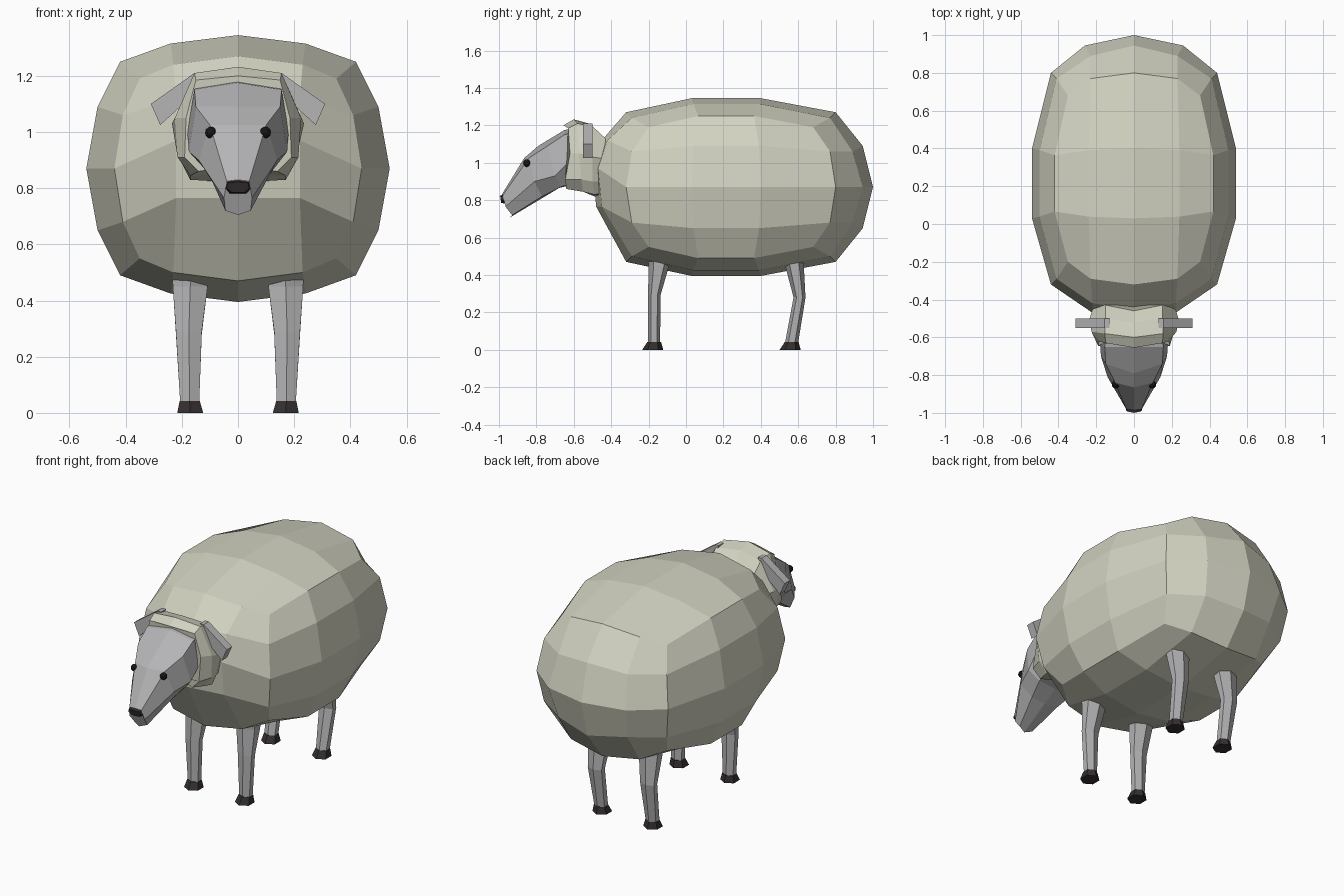
import bpy, bmesh, math

if "Cube" in bpy.data.objects:
    bpy.data.objects.remove(bpy.data.objects["Cube"])


def material(name, rgb):
    m = bpy.data.materials.new(name)
    m.diffuse_color = (*rgb, 1)
    m.use_nodes = True
    m.node_tree.nodes["Principled BSDF"].inputs["Base Color"].default_value = m.diffuse_color
    return m


WOOL = material("cream wool", (0.65, 0.65, 0.54))
SKIN = material("grey skin", (0.46, 0.46, 0.47))
HOOF = material("dark hoof", (0.035, 0.028, 0.028))
EYE = material("black eye", (0.008, 0.008, 0.008))


def finish(bm, name, mat):
    bmesh.ops.recalc_face_normals(bm, faces=bm.faces[:])
    me = bpy.data.meshes.new(name)
    bm.to_mesh(me)
    bm.free()
    me.materials.append(mat)
    ob = bpy.data.objects.new(name, me)
    bpy.context.collection.objects.link(ob)
    return ob


def loft(name, rings, mat):
    """Skin a list of equal-length closed rings and cap both ends."""
    bm = bmesh.new()
    vs = [[bm.verts.new(p) for p in r] for r in rings]
    n = len(vs[0])
    for a, b in zip(vs, vs[1:]):
        for i in range(n):
            j = (i + 1) % n
            bm.faces.new((a[i], a[j], b[j], b[i]))
    bm.faces.new(vs[0])
    bm.faces.new(vs[-1])
    return finish(bm, name, mat)


def mirrored(half):
    """Close a half ring that starts and ends on x = 0."""
    return half + [(-x, y, z) for x, y, z in reversed(half[1:-1])]


# Fleece body: rounded box, 4 x 4 across and 3 bands long
MID_Z = 0.87
WIDE = [(0, .475), (.24, .445), (.42, .38), (.50, .22), (.54, 0)]
RIM = [(0, .40), (.23, .37), (.35, .32), (.41, .19), (.44, 0)]
BULGE = [0, .03, .12, .03, 0]


def border(i, j, profile):
    k = abs(i) if abs(j) == 2 else 4 - abs(j)
    x, z = profile[k]
    return math.copysign(x, i), MID_Z + math.copysign(z, j), k


def build_body():
    bm = bmesh.new()
    cells = [(i, j) for i in range(-2, 3) for j in range(-2, 3)]
    loop = ([(i, 2) for i in range(-2, 2)] + [(2, j) for j in range(2, -2, -1)]
            + [(i, -2) for i in range(2, -2, -1)] + [(-2, j) for j in range(-2, 2)])
    caps = []
    for end in ("front", "rear"):
        cap = {}
        for i, j in cells:
            if max(abs(i), abs(j)) == 2:
                x, z, k = border(i, j, RIM)
                y = -.32 + BULGE[k] if end == "front" else .80 - BULGE[k]
            elif end == "front":
                x = .22 * i
                z = (.765, .97, 1.12)[j + 1]
                y = (-.48, -.50, -.45)[j + 1] + .03 * abs(i)
            else:
                x = (.26 if j == 0 else .23) * i
                z = MID_Z + (.22 if i == 0 else .19) * j
                y = 1.0 - .055 * (abs(i) + abs(j))
            cap[i, j] = bm.verts.new((x, y, z))
        for i in range(-2, 2):
            for j in range(-2, 2):
                bm.faces.new((cap[i, j], cap[i + 1, j], cap[i + 1, j + 1], cap[i, j + 1]))
        caps.append([cap[c] for c in loop])
    bands = [caps[0]]
    for y, s in ((.03, 1), (.40, -1)):
        ring = []
        for i, j in loop:
            x, z, k = border(i, j, WIDE)
            ring.append(bm.verts.new((x, y + s * BULGE[k] * .3, z)))
        bands.append(ring)
    bands.append(caps[1])
    for a, b in zip(bands, bands[1:]):
        for i in range(16):
            j = (i + 1) % 16
            bm.faces.new((a[i], a[j], b[j], b[i]))
    finish(bm, "fleece_body", WOOL)


build_body()

# Head: sections from the neck to the muzzle
head = [
    [(0, -.55, 1.19), (.15, -.55, 1.17), (.175, -.55, 1.0), (.11, -.55, .88), (0, -.55, .87)],
    [(0, -.65, 1.175), (.155, -.65, 1.15), (.18, -.63, 1.0), (.12, -.61, .89), (0, -.62, .88)],
    [(0, -.79, 1.09), (.15, -.74, 1.09), (.175, -.70, .93), (.12, -.67, .87), (0, -.68, .865)],
    [(0, -.865, 1.025), (.10, -.84, 1.025), (.14, -.81, .90), (.09, -.77, .82), (0, -.77, .81)],
    [(0, -.985, .83), (.04, -.98, .825), (.05, -.965, .765), (.045, -.93, .72), (0, -.945, .705)],
]
loft("head", [mirrored(r) for r in head], SKIN)

# Nose pad
nose = [
    [(0, -1.0, .822), (.035, -.993, .82), (.04, -.99, .80), (.022, -.985, .785), (0, -.988, .785)],
    [(0, -.96, .835), (.045, -.96, .825), (.05, -.955, .80), (.03, -.955, .78), (0, -.955, .78)],
]
loft("nose", [mirrored(r) for r in nose], HOOF)

# Wool collar behind the face
collar = [
    [(0, -.655, 1.20), (.15, -.63, 1.185), (.185, -.62, 1.05), (.19, -.645, .91), (.14, -.64, .86), (0, -.58, .88)],
    [(0, -.60, 1.232), (.155, -.58, 1.21), (.225, -.57, 1.05), (.215, -.56, .91), (.17, -.55, .845), (0, -.55, .85)],
    [(0, -.52, 1.21), (.15, -.50, 1.195), (.235, -.50, 1.03), (.205, -.50, .90), (.17, -.49, .83), (0, -.49, .82)],
    [(0, -.46, 1.14), (.15, -.43, 1.13), (.21, -.42, 1.02), (.18, -.42, .90), (.14, -.42, .84), (0, -.42, .82)],
]
loft("wool_collar", [mirrored(r) for r in collar], WOOL)


# Leg: six-sided sections given as (z, y centre, x centre, x radius, y radius)
def section(side, z, y, x, rx, ry):
    return [(side * (x + rx / .866 * math.cos(a)), y + ry * math.sin(a), z)
            for a in [math.pi / 2 + math.pi / 3 * k for k in range(6)]]


FRONT = [(.54, -.14, .17, .065, .07), (.45, -.145, .17, .062, .055),
         (.29, -.17, .175, .046, .033), (.04, -.17, .172, .034, .032)]
REAR = [(.54, .57, .17, .065, .06), (.45, .58, .17, .062, .05),
        (.28, .607, .175, .046, .032), (.04, .565, .172, .034, .035)]

for side, label in ((-1, "left"), (1, "right")):
    for end, secs in (("front", FRONT), ("rear", REAR)):
        loft(f"{end}_leg_{label}", [section(side, *s) for s in secs], SKIN)
        y = secs[-1][1] - .008
        loft(f"{end}_hoof_{label}",
             [section(side, .042, y + .008, .172, .036, .037),
              section(side, 0, y, .17, .046, .056)], HOOF)
    # Ear: flat drooping slab
    shape = [(.13, 1.21), (.155, 1.21), (.31, 1.10), (.277, 1.025), (.16, 1.13)]
    loft(f"ear_{label}", [[(side * x, y, z) for x, z in shape] for y in (-.55, -.50)], SKIN)
    # Eye
    bm = bmesh.new()
    bmesh.ops.create_icosphere(bm, subdivisions=2, radius=.021)
    bmesh.ops.translate(bm, verts=bm.verts[:], vec=(side * .097, -.85, .998))
    finish(bm, f"eye_{label}", EYE)
